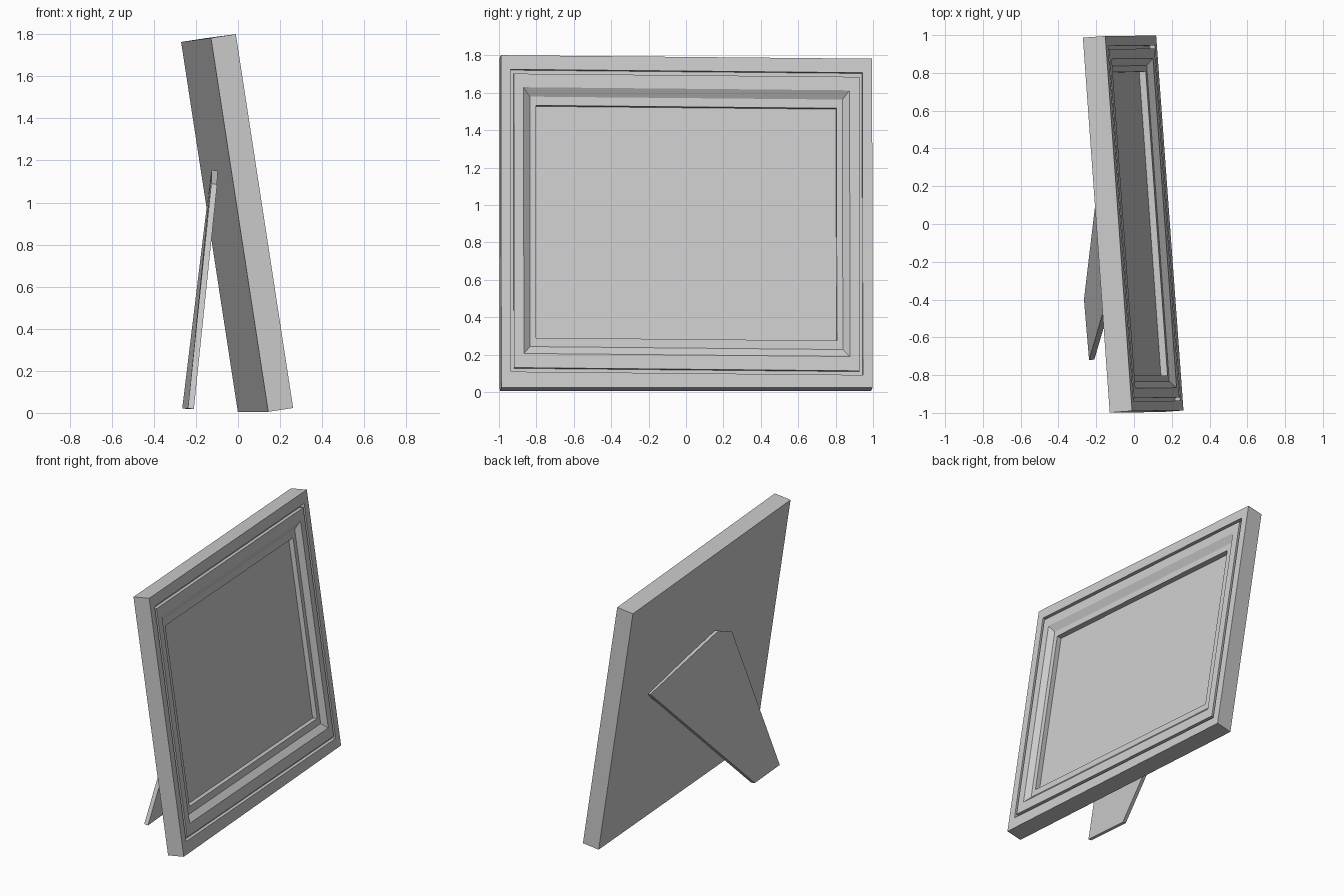
import bpy
import bmesh
from mathutils import Vector

if "Cube" in bpy.data.objects:
    bpy.data.objects.remove(bpy.data.objects["Cube"])

# Axes of the leaning frame: across (towards -y), up its face, out of its face
ACROSS = Vector((0.0713, -0.9974, 0.0095)).normalized()
UP = Vector((-0.1515, -0.0015, 0.9885))
UP = (UP - ACROSS * UP.dot(ACROSS)).normalized()
OUT = UP.cross(ACROSS).normalized()
if OUT.x < 0:
    OUT = -OUT
CENTRE = Vector((0.055, 0.004, 0.9025))


def make_object(name, bm):
    bmesh.ops.recalc_face_normals(bm, faces=bm.faces)
    mesh = bpy.data.meshes.new(name)
    bm.to_mesh(mesh)
    bm.free()
    obj = bpy.data.objects.new(name, mesh)
    bpy.context.collection.objects.link(obj)
    return obj


def bridge(bm, a, b):
    n = len(a)
    for i in range(n):
        bm.faces.new((a[i], a[(i + 1) % n], b[(i + 1) % n], b[i]))


def picture_frame():
    # Rectangular rings: half width, top, bottom, depth behind the front, level foot
    rings = [
        (0.995, 0.899, -0.899, 0.120, 0.019),   # back
        (0.995, 0.899, -0.899, 0.000, 0.019),   # front rim
        (0.943, 0.823, -0.812, 0.000, 0),       # groove
        (0.943, 0.823, -0.812, 0.028, 0),
        (0.926, 0.800, -0.790, 0.028, 0),
        (0.926, 0.800, -0.790, 0.000, 0),       # inner moulding
        (0.874, 0.727, -0.713, 0.000, 0),       # bevel
        (0.838, 0.681, -0.671, 0.030, 0),
        (0.806, 0.634, -0.623, 0.030, 0),       # ledge
        (0.806, 0.634, -0.623, 0.065, 0),       # picture
    ]
    bm = bmesh.new()
    loops = []
    for half, top, bottom, depth, lift in rings:
        loop = []
        for u, v in ((half, bottom), (half, top), (-half, top), (-half, bottom)):
            p = CENTRE + ACROSS * u + UP * v - OUT * depth
            if u < 0 and v < 0:
                p += UP * lift
            loop.append(bm.verts.new(p))
        loops.append(loop)
    for a, b in zip(loops, loops[1:]):
        bridge(bm, a, b)
    bm.faces.new(loops[0])
    bm.faces.new(loops[-1])
    return make_object("picture_frame", bm)


def easel_stand():
    # Asymmetric flat leg behind the frame
    outline = [(-0.265, -0.40, 0.022), (-0.238, -0.72, 0.022),
               (-0.127, -0.34, 1.09), (-0.126, -0.19, 1.155),
               (-0.145, 0.61, 1.01)]
    thickness = Vector((0.028, 0.002, -0.004))
    bm = bmesh.new()
    back = [bm.verts.new(p) for p in outline]
    front = [bm.verts.new(Vector(p) + thickness) for p in outline]
    bridge(bm, back, front)
    bm.faces.new(back)
    bm.faces.new(front)
    return make_object("easel_stand", bm)


picture_frame()
easel_stand()
